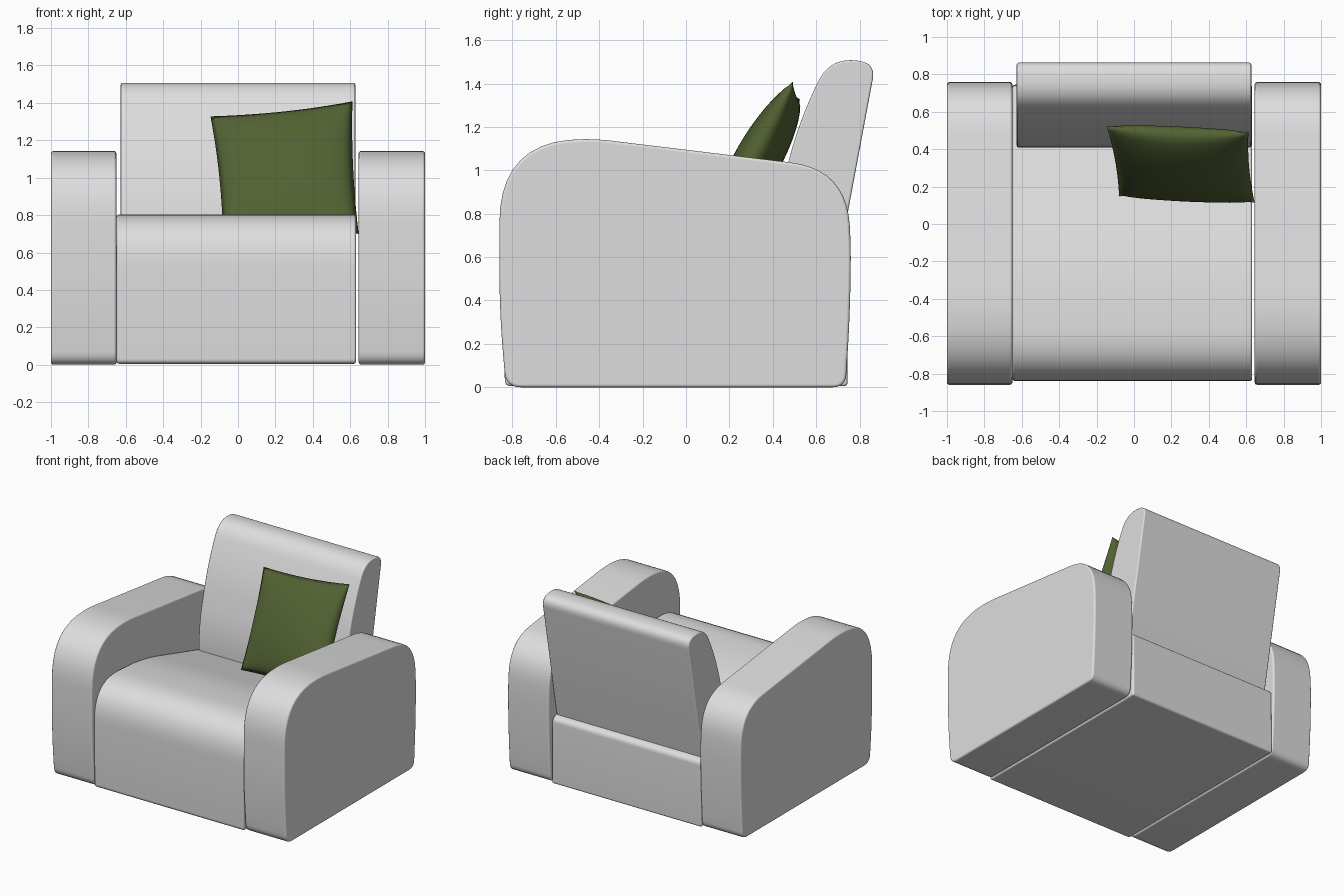
import bpy, bmesh
from mathutils import Vector

if "Cube" in bpy.data.objects:
    bpy.data.objects.remove(bpy.data.objects["Cube"])


def material(name, rgb):
    m = bpy.data.materials.new(name)
    m.diffuse_color = (*rgb, 1)
    m.use_nodes = True
    m.node_tree.nodes["Principled BSDF"].inputs["Base Color"].default_value = m.diffuse_color
    return m


grey = material("light grey fabric", (0.73, 0.73, 0.74))
green = material("olive green fabric", (0.085, 0.122, 0.033))


def add_object(name, bm, mat):
    bmesh.ops.recalc_face_normals(bm, faces=bm.faces)
    for f in bm.faces:
        f.smooth = True
    me = bpy.data.meshes.new(name)
    bm.to_mesh(me)
    bm.free()
    me.materials.append(mat)
    ob = bpy.data.objects.new(name, me)
    bpy.context.collection.objects.link(ob)
    return ob


def rounded_outline(corners, steps=10):
    """Corners are (y, z, cut); each is replaced by a quadratic curve."""
    pts = []
    n = len(corners)
    for i, (y, z, cut) in enumerate(corners):
        p = Vector((y, z))
        a = p + (Vector(corners[i - 1][:2]) - p).normalized() * cut
        b = p + (Vector(corners[(i + 1) % n][:2]) - p).normalized() * cut
        for k in range(steps + 1):
            t = k / steps
            pts.append(a * (1 - t) ** 2 + p * 2 * t * (1 - t) + b * t * t)
    return pts


def upholstered_block(name, corners, x0, x1, edge=0.014):
    """Side outline extruded across x, with softened side edges."""
    pts = rounded_outline(corners)
    bm = bmesh.new()
    left = [bm.verts.new((x0, p.x, p.y)) for p in pts]
    right = [bm.verts.new((x1, p.x, p.y)) for p in pts]
    bm.faces.new(left)
    bm.faces.new(right[::-1])
    n = len(pts)
    for i in range(n):
        j = (i + 1) % n
        bm.faces.new((left[i], left[j], right[j], right[i]))
    ob = add_object(name, bm, grey)
    bev = ob.modifiers.new("soft edge", "BEVEL")
    bev.width = edge
    bev.segments = 3
    bev.limit_method = "ANGLE"
    bev.angle_limit = 1.0
    bev.harden_normals = True
    return ob


# Arms
arm = [(-0.83, 0.0, 0.07), (-0.86, 0.35, 0.2), (-0.86, 1.145, 0.39),
       (-0.4, 1.143, 0.06), (0.74, 1.005, 0.26), (0.76, 0.65, 0.08),
       (0.757, 0.35, 0.2), (0.735, 0.0, 0.06)]
for name, x0, x1 in (("left_arm", -1.0, -0.65), ("right_arm", 0.645, 1.0)):
    upholstered_block(name, arm, x0, x1)

# Seat, crowned at the front and sloping down to the rear
seat = [(-0.835, 0.005, 0.03), (-0.842, 0.82, 0.3), (-0.25, 0.785, 0.2),
        (0.4, 0.6, 0.15), (0.74, 0.51, 0.035), (0.745, 0.005, 0.02)]
upholstered_block("seat", seat, -0.65, 0.632)

# Backrest, leaning to the rear and sunk into the seat
back = [(0.42, 0.4, 0.03), (0.40, 0.75, 0.2), (0.52, 1.23, 0.2),
        (0.665, 1.52, 0.12), (0.875, 1.495, 0.08), (0.67, 0.4, 0.03)]
upholstered_block("backrest", back, -0.627, 0.627, 0.01)

# Pillow: two bulging sheets joined along a pinched rim
BL, BR = Vector((-0.08, 0.15, 0.69)), Vector((0.645, 0.115, 0.70))
TL, TR = Vector((-0.147, 0.525, 1.328)), Vector((0.612, 0.492, 1.408))
normal = (BR - BL).cross(TL - BL).normalized()
N = 28
bm = bmesh.new()
rim = {}


def pillow_point(i, j, side):
    u, v = 2 * i / N - 1, 2 * j / N - 1
    on_rim = i in (0, N) or j in (0, N)
    if on_rim and (i, j) in rim:
        return rim[i, j]
    # pull the middle of each edge inward a little
    pu = u * (1 - 0.035 * (1 - v * v))
    pv = v * (1 - 0.045 * (1 - u * u))
    s, t = (pu + 1) / 2, (pv + 1) / 2
    p = BL.lerp(BR, s).lerp(TL.lerp(TR, s), t)
    bulge = 0.105 * (max(0, (1 - u * u) * (1 - v * v))) ** 0.5
    vert = bm.verts.new(p + normal * side * bulge)
    if on_rim:
        rim[i, j] = vert
    return vert


for side in (1, -1):
    g = [[pillow_point(i, j, side) for j in range(N + 1)] for i in range(N + 1)]
    for i in range(N):
        for j in range(N):
            bm.faces.new((g[i][j], g[i + 1][j], g[i + 1][j + 1], g[i][j + 1]))
add_object("pillow", bm, green)
